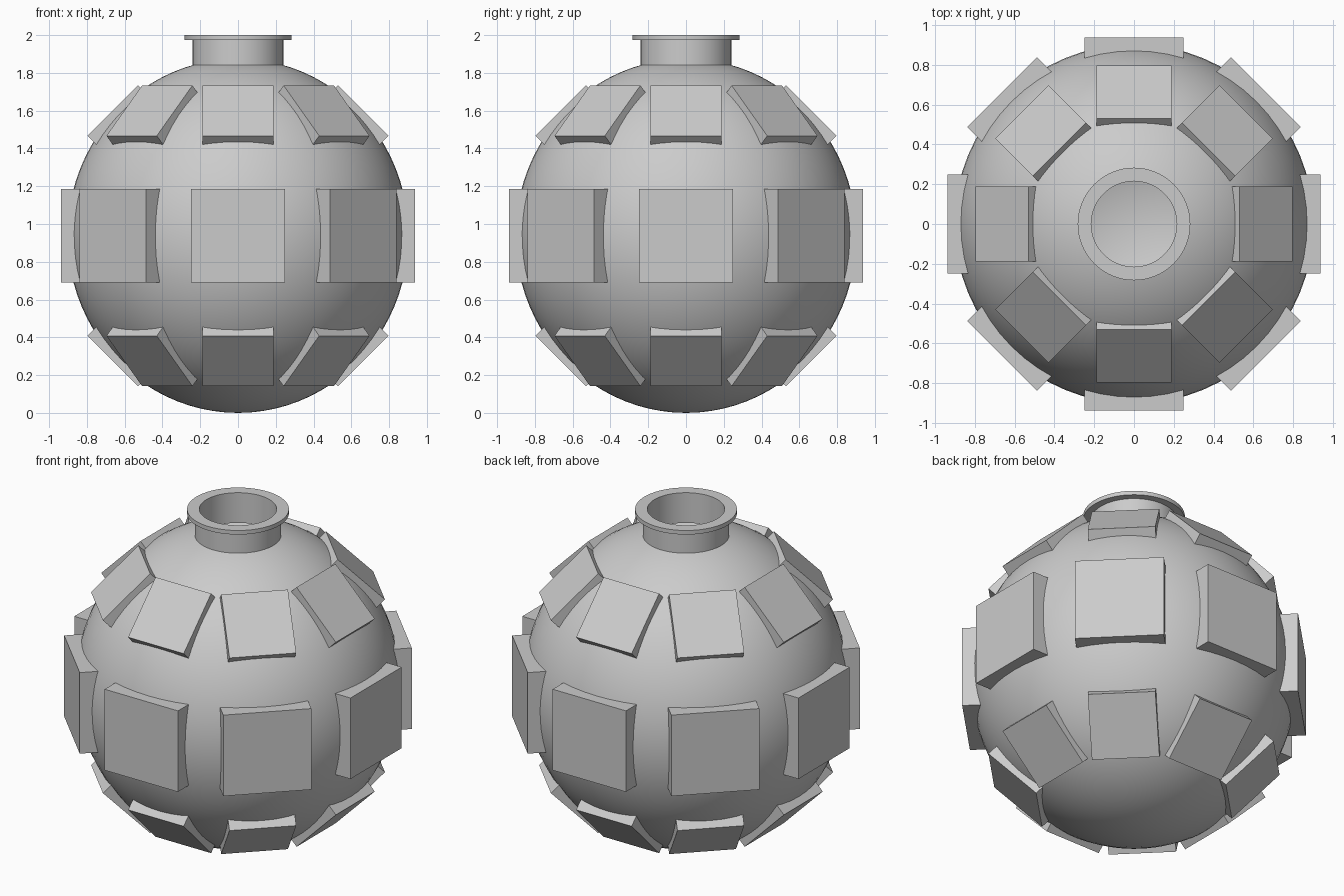
import bpy, bmesh, math
from mathutils import Matrix

cube = bpy.data.objects.get("Cube")
if cube:
    bpy.data.objects.remove(cube)

GREY = (0.6, 0.6, 0.6, 1)
grey = bpy.data.materials.new("plain grey")
grey.use_nodes = True
grey.diffuse_color = GREY
grey.node_tree.nodes["Principled BSDF"].inputs["Base Color"].default_value = GREY

MID = 0.9375       # height of the body centre
WIDE = 0.903       # body radius across
HOLE = 0.215       # radius of the opening


def make_object(name, bm):
    bmesh.ops.recalc_face_normals(bm, faces=bm.faces)
    mesh = bpy.data.meshes.new(name)
    bm.to_mesh(mesh)
    bm.free()
    mesh.materials.append(grey)
    obj = bpy.data.objects.new(name, mesh)
    bpy.context.collection.objects.link(obj)
    return obj


def lathe(name, profile, steps=64):
    """Revolve a closed (radius, height) profile around the z axis."""
    bm = bmesh.new()
    verts = [bm.verts.new((r, 0, z)) for r, z in profile]
    edges = [bm.edges.new((a, b)) for a, b in zip(verts, verts[1:] + verts[:1])
             if not (a.co.x < 1e-6 and b.co.x < 1e-6)]
    bmesh.ops.spin(bm, geom=verts + edges, cent=(0, 0, 0), axis=(0, 0, 1),
                   angle=math.tau, steps=steps)
    bmesh.ops.remove_doubles(bm, verts=bm.verts, dist=1e-5)
    bmesh.ops.dissolve_degenerate(bm, edges=bm.edges, dist=1e-6)
    obj = make_object(name, bm)
    bpy.ops.object.select_all(action="DESELECT")
    obj.select_set(True)
    bpy.context.view_layer.objects.active = obj
    bpy.ops.object.shade_smooth_by_angle(angle=math.radians(30))
    return obj


def bowl(wide, tall, count=40):
    """Arc from the bottom pole up to the rim of the opening."""
    end = math.pi - math.asin(HOLE / wide)
    return [(wide * math.sin(end * i / count), MID - tall * math.cos(end * i / count))
            for i in range(count + 1)]


# Hollow body, slightly taller than wide
lathe("body_shell", bowl(WIDE, MID) + bowl(WIDE - 0.03, MID - 0.03)[::-1])

# Neck with a flat flange
lathe("neck", [(HOLE, 1.815), (0.24, 1.815), (0.24, 1.975), (0.283, 1.975),
               (0.283, 2.0), (HOLE, 2.0)])


def plate(name, size, tilt, turn, depth=0.13):
    """Square block whose outer face touches a sphere around the body centre."""
    bm = bmesh.new()
    place = (Matrix.Translation((0, 0, MID)) @ Matrix.Rotation(turn, 4, "Z")
             @ Matrix.Rotation(-tilt, 4, "Y")
             @ Matrix.Translation((MID - depth / 2, 0, 0))
             @ Matrix.Diagonal((depth, size, size, 1)))
    bmesh.ops.create_cube(bm, size=1, matrix=place)
    make_object(name, bm)


# Three rings of eight plates
for ring, size, tilt in (("upper", 0.377, 45), ("middle", 0.497, 0), ("lower", 0.377, -45)):
    for i in range(8):
        plate(f"{ring}_plate_{i + 1}", size, math.radians(tilt), i * math.tau / 8)
